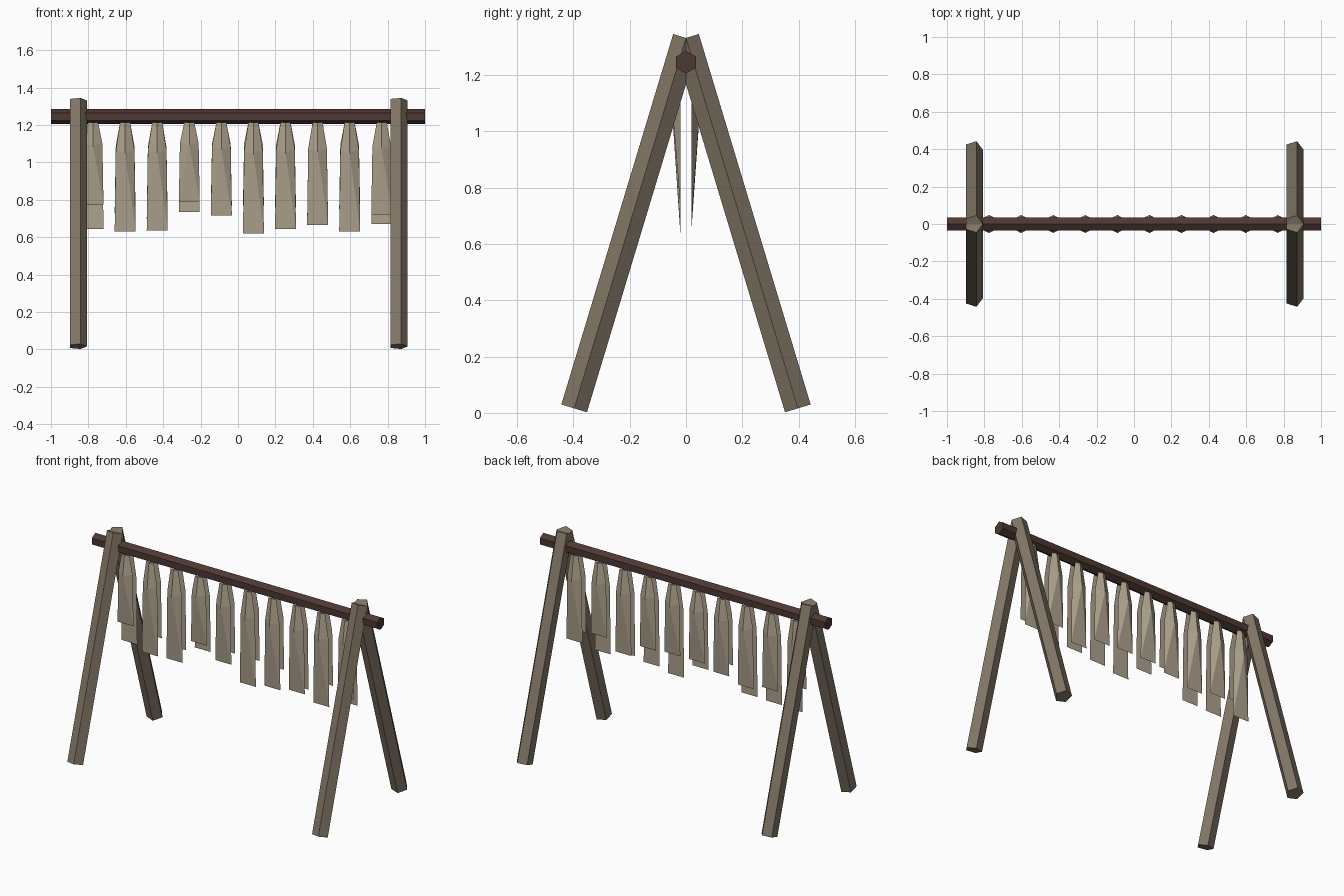
import bpy, bmesh, math
from mathutils import Vector

cube = bpy.data.objects.get("Cube")
if cube:
    bpy.data.objects.remove(cube, do_unlink=True)


def material(name, rgb):
    m = bpy.data.materials.new(name)
    m.use_nodes = True
    m.diffuse_color = (*rgb, 1)
    bsdf = next(n for n in m.node_tree.nodes if n.type == 'BSDF_PRINCIPLED')
    bsdf.inputs["Base Color"].default_value = (*rgb, 1)
    bsdf.inputs["Roughness"].default_value = 0.9
    return m


POST = material("weathered_wood", (0.22, 0.18, 0.13))
BEAM = material("dark_wood", (0.075, 0.040, 0.032))
FISH = material("dried_fish", (0.42, 0.36, 0.265))


def finish(name, bm, mat):
    bmesh.ops.recalc_face_normals(bm, faces=bm.faces)
    mesh = bpy.data.meshes.new(name)
    bm.to_mesh(mesh)
    bm.free()
    mesh.materials.append(mat)
    obj = bpy.data.objects.new(name, mesh)
    bpy.context.collection.objects.link(obj)
    return obj


def pole(name, start, end, side, radius, sides, mat):
    """Prism between two points with one corner pointing along side."""
    start, end, u = Vector(start), Vector(end), Vector(side)
    v = (end - start).normalized().cross(u)
    bm = bmesh.new()
    rings = []
    for centre in (start, end):
        angles = [math.tau * i / sides for i in range(sides)]
        rings.append([bm.verts.new(centre + radius * (u * math.cos(a) + v * math.sin(a)))
                      for a in angles])
        bm.faces.new(rings[-1])
    for i in range(sides):
        j = (i + 1) % sides
        bm.faces.new((rings[0][i], rings[0][j], rings[1][j], rings[1][i]))
    return finish(name, bm, mat)


# A-frame legs and the crossbeam
for side, x in (("right", -0.858), ("left", 0.857)):
    for end, s in (("front", -1), ("back", 1)):
        pole(f"{end}_{side}_leg", (x, 0.397 * s, 0.016), (x, 0, 1.331),
             (1, 0, 0), 0.05, 5, POST)
pole("crossbeam", (-1, 0, 1.245), (1, 0, 1.245), (0, 0, 1), 0.04, 6, BEAM)


def hanging_fish(name, x, s, bottom):
    """Flat inner side, ridged outer side, tapering to a thin wide tail."""
    top = 1.213
    shoulder = top - 0.26 * (top - bottom)
    bm = bmesh.new()
    inner = 0.019 * s

    def pair(half, z):
        return [bm.verts.new((x + k * half, inner, z)) for k in (-1, 1)]

    t, m, b = pair(0.027, top), pair(0.05, shoulder), pair(0.056, bottom)
    neck = bm.verts.new((x, 0.03 * s, top))
    ridge = bm.verts.new((x, 0.048 * s, shoulder - 0.01))
    bm.faces.new((t[0], t[1], m[1], m[0]))
    bm.faces.new((m[0], m[1], b[1], b[0]))
    bm.faces.new((t[0], t[1], neck))
    bm.faces.new((ridge, b[0], b[1]))
    for k in (0, 1):
        bm.faces.new((neck, t[k], m[k], ridge))
        bm.faces.new((ridge, m[k], b[k]))
    return finish(name, bm, FISH)


# Two rows of fish, each with its own tail height
front_tails = (0.775, 0.63, 0.635, 0.79, 0.715, 0.62, 0.645, 0.665, 0.63, 0.72)
back_tails = (0.645, 0.73, 0.70, 0.735, 0.77, 0.77, 0.76, 0.68, 0.75, 0.67)
for row, s, tails in (("front", -1, front_tails), ("back", 1, back_tails)):
    for i, z in enumerate(tails):
        hanging_fish(f"{row}_fish_{i + 1}", -0.775 + 0.1715 * i, s, z)
